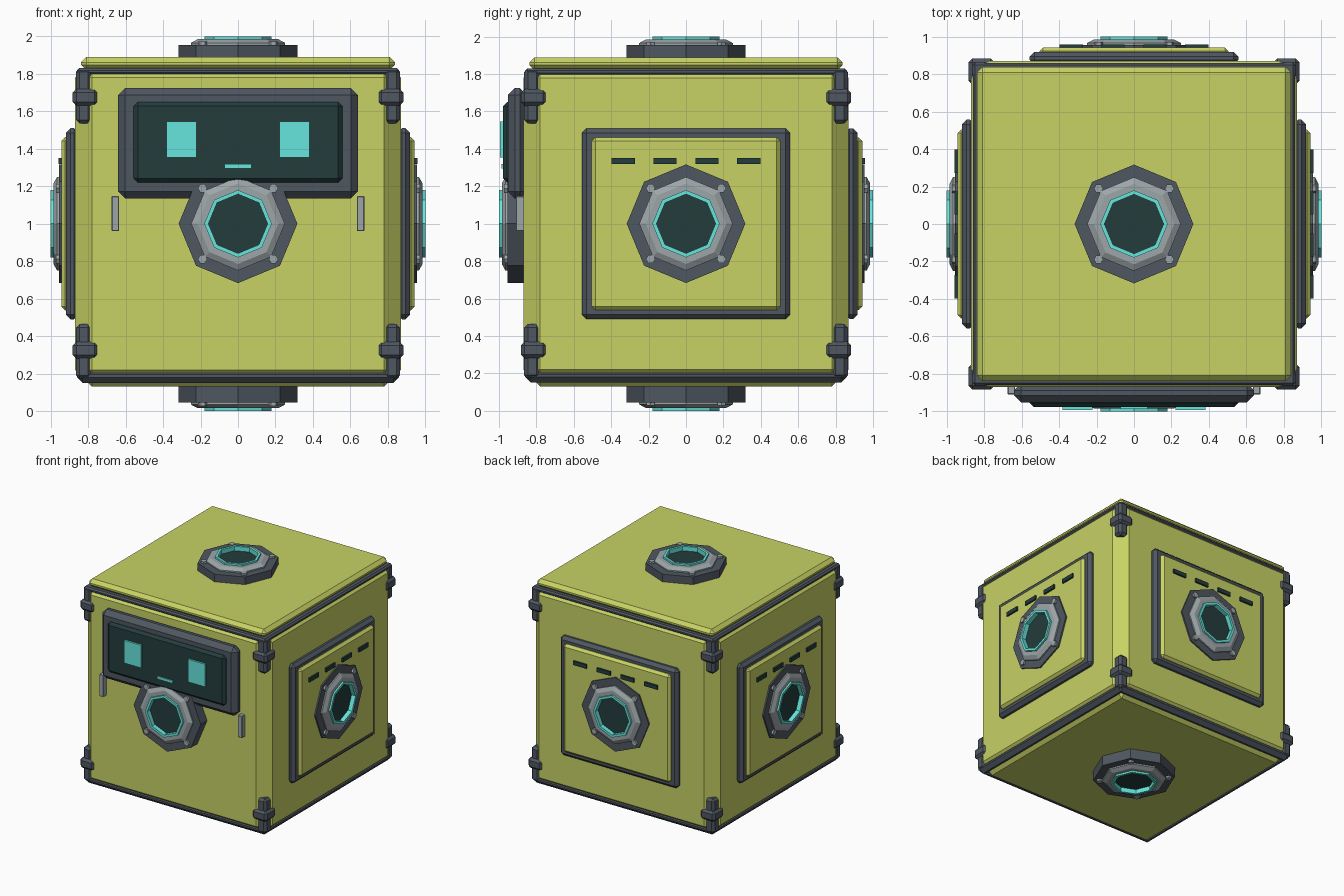
import bpy, bmesh
from math import radians, pi, cos, sin
from mathutils import Matrix, Vector

default = bpy.data.objects.get("Cube")
if default:
    bpy.data.objects.remove(default)


def material(name, rgb):
    linear = [((c / 255 + 0.055) / 1.055) ** 2.4 for c in rgb] + [1.0]
    m = bpy.data.materials.new(name)
    m.use_nodes = True
    m.diffuse_color = linear
    m.node_tree.nodes["Principled BSDF"].inputs["Base Color"].default_value = linear
    return m


yellow = material("olive yellow", (199, 210, 100))
slate = material("slate grey", (79, 87, 97))
grey = material("light grey", (157, 166, 169))
cyan = material("cyan glow", (102, 230, 220))
glass = material("dark glass", (36, 60, 60))


def finish(name, bm, mat, frame):
    bmesh.ops.recalc_face_normals(bm, faces=bm.faces)
    mesh = bpy.data.meshes.new(name)
    bm.to_mesh(mesh)
    bm.free()
    mesh.materials.append(mat)
    obj = bpy.data.objects.new(name, mesh)
    obj.matrix_world = frame
    bpy.context.collection.objects.link(obj)


def box(name, mat, frame, x, y, z, bevel=0.0):
    """Chamfered box from (low, high) ranges in a face's frame."""
    bm = bmesh.new()
    bmesh.ops.create_cube(bm, size=1)
    for v in bm.verts:
        v.co = Vector([(r[0] + r[1]) / 2 + c * (r[1] - r[0]) for c, r in zip(v.co, (x, y, z))])
    if bevel:
        bmesh.ops.bevel(bm, geom=bm.edges[:], offset=bevel, segments=1, affect='EDGES')
    finish(name, bm, mat, frame)


def lathe(name, mat, frame, profile, sides=8, center=(0, 0), closed=False):
    """Flat-sided turned part; open profiles get capped ends."""
    bm = bmesh.new()
    rings = []
    for r, z in profile:
        angles = [2 * pi * i / sides for i in range(sides)]
        rings.append([bm.verts.new((center[0] + r * cos(a), center[1] + r * sin(a), z))
                      for a in angles])
    pairs = list(zip(rings, rings[1:]))
    if closed:
        pairs.append((rings[-1], rings[0]))
    else:
        bm.faces.new(rings[0])
        bm.faces.new(rings[-1])
    for a, b in pairs:
        for i in range(sides):
            j = (i + 1) % sides
            bm.faces.new((a[i], a[j], b[j], b[i]))
    finish(name, bm, mat, frame)


# Each face frame has its origin at the cube's centre and z pointing outward
middle = Matrix.Translation((0, 0, 1))
upright = Matrix.Rotation(radians(90), 4, 'X')
sides = {n: middle @ Matrix.Rotation(radians(90 * k), 4, 'Z') @ upright
         for k, n in enumerate(("front", "left", "back", "right"))}
frames = dict(sides, top=middle, bottom=middle @ Matrix.Rotation(pi, 4, 'X'))

# Body and lid
full = (-0.87, 0.87)
box("body", yellow, middle, full, full, full, 0.09)
lid = (-0.838, 0.838)
box("lid", yellow, middle, lid, lid, (0.82, 0.89), 0.028)

# Edge trim and corner clamps
for n, f in sides.items():
    box(n + "_lower_trim", slate, f, (-0.86, 0.86), (-0.85, -0.775), (0.785, 0.86), 0.03)
    box(n + "_upper_trim", slate, f, (-0.86, 0.86), (0.795, 0.83), (0.785, 0.86), 0.012)
for sx, side in ((1, "left"), (-1, "right")):
    for sy, end in ((-1, "front"), (1, "back")):
        for sz, level in ((1, "upper"), (-1, "lower")):
            def span(s, low, high):
                return tuple(sorted((s * low, s * high)))
            tag = f"{level}_{end}_{side}"
            box(tag + "_corner_post", slate, middle, span(sx, 0.78, 0.865),
                span(sy, 0.78, 0.865), span(sz, 0.535, 0.83), 0.02)
            box(tag + "_corner_clamp", slate, middle, span(sx, 0.745, 0.883),
                span(sy, 0.745, 0.883), span(sz, 0.63, 0.72), 0.02)

# Round ports on all six faces
for n, f in frames.items():
    lathe(n + "_port_base", slate, f, [(0.317, 0.85), (0.317, 0.955)])
    lathe(n + "_port_ring", grey, f, closed=True,
          profile=[(0.25, 0.94), (0.25, 0.966), (0.215, 0.985), (0.17, 0.985), (0.17, 0.94)])
    lathe(n + "_port_glow", cyan, f, closed=True,
          profile=[(0.18, 0.95), (0.18, 1.0), (0.158, 1.0), (0.158, 0.95)])
    lathe(n + "_port_lens", glass, f, [(0.165, 0.94), (0.165, 0.962)])
    for i in range(4):
        a = radians(45 + 90 * i)
        lathe(f"{n}_port_bolt_{i + 1}", grey, f, [(0.025, 0.94), (0.025, 0.972)],
              sides=6, center=(0.268 * cos(a), 0.268 * sin(a)))

# Framed panels with vent slots on the left, back and right
for n in ("left", "back", "right"):
    f = sides[n]
    outer, inner = (-0.557, 0.557), (-0.505, 0.505)
    box(n + "_panel_frame", slate, f, outer, (-0.51, 0.51), (0.85, 0.918), 0.025)
    box(n + "_panel", yellow, f, inner, (-0.462, 0.462), (0.88, 0.943), 0.02)
    for i in range(4):
        c = -0.335 + 0.2235 * i
        box(f"{n}_vent_{i + 1}", glass, f, (c - 0.062, c + 0.062),
            (0.318, 0.352), (0.93, 0.957))

# Face display on the front
f = sides["front"]
box("display_frame", slate, f, (-0.64, 0.64), (0.135, 0.725), (0.85, 0.953), 0.038)
box("display_screen", glass, f, (-0.557, 0.557), (0.22, 0.65), (0.9, 0.978), 0.022)
box("mouth", cyan, f, (-0.072, 0.072), (0.296, 0.32), (0.97, 0.987))
for s, side in ((1, "left"), (-1, "right")):
    eye = sorted((s * 0.222, s * 0.382))
    box(side + "_eye", cyan, f, eye, (0.353, 0.547), (0.97, 0.994))
    grip = sorted((s * 0.635, s * 0.675))
    box(side + "_handle", grey, f, grip, (-0.04, 0.147), (0.86, 0.91), 0.004)
